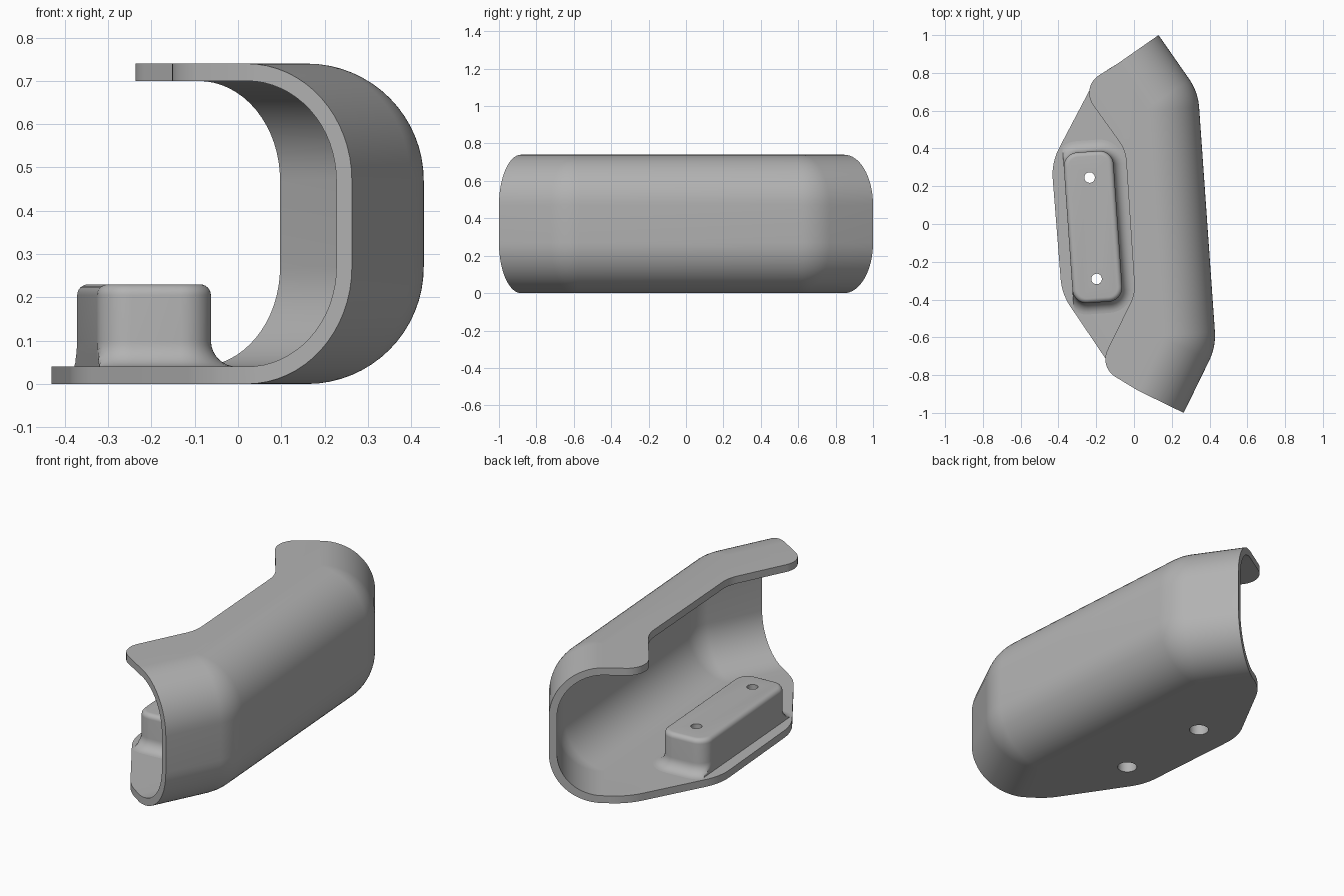
import bpy, bmesh, math
from mathutils import Vector

if "Cube" in bpy.data.objects:
    bpy.data.objects.remove(bpy.data.objects["Cube"])

HEIGHT, THICK, RADIUS = 0.74, 0.04, 0.27

gray = bpy.data.materials.new("plain gray")
gray.diffuse_color = (0.45, 0.45, 0.45, 1)
gray.use_nodes = True
gray.node_tree.nodes["Principled BSDF"].inputs["Base Color"].default_value = gray.diffuse_color


def fillet(prev, corner, nxt, r, steps=10):
    """Points of an arc that rounds one corner."""
    a, b, c = Vector(prev), Vector(corner), Vector(nxt)
    d1, d2 = (a - b).normalized(), (c - b).normalized()
    half = d1.angle(d2) / 2
    p, q = b + d1 * r / math.tan(half), b + d2 * r / math.tan(half)
    centre = b + (d1 + d2).normalized() * r / math.sin(half)
    pts = []
    for i in range(steps + 1):
        t = i / steps
        sweep = math.pi - 2 * half
        s0, s1 = math.sin((1 - t) * sweep), math.sin(t * sweep)
        pts.append(centre + ((p - centre) * s0 + (q - centre) * s1) / math.sin(sweep))
    return pts


def round_line(points, radii):
    """Round the inner corners of an open line, leaving out its two ends."""
    out = []
    for i, r in enumerate(radii):
        out += fillet(points[i], points[i + 1], points[i + 2], r)
    return out


def make_object(name, bm):
    bmesh.ops.remove_doubles(bm, verts=bm.verts, dist=1e-5)
    bmesh.ops.recalc_face_normals(bm, faces=bm.faces)
    mesh = bpy.data.meshes.new(name)
    bm.to_mesh(mesh)
    bm.free()
    mesh.materials.append(gray)
    ob = bpy.data.objects.new(name, mesh)
    bpy.context.collection.objects.link(ob)
    return ob


def bridge(bm, rings, closed=False):
    for a, b in zip(rings, rings[1:]):
        n = len(a)
        for i in range(n if closed else n - 1):
            j = (i + 1) % n
            bm.faces.new((a[i], a[j], b[j], b[i]))


# Plan path of the outer wall, front end to back end
path = [Vector(p) for p in ((0.263, -1.0), (0.434, -0.65), (0.339, 0.70), (0.13, 1.0))]
line = [path[0]] + round_line(path, (0.3, 0.3)) + [path[3]]
normals = []
for i in range(len(line)):
    if i < 2:
        d = path[1] - path[0]
    elif i > len(line) - 3:
        d = path[3] - path[2]
    else:
        d = (line[i + 1] - line[i]).normalized() + (line[i] - line[i - 1]).normalized()
        if i in (11, 12):
            d = path[2] - path[1]
    d.normalize()
    normals.append(Vector((-d.y, d.x)))


def c_section(radius):
    """Distance from the outer wall and height around the bent side."""
    pts = []
    for zc, start in ((RADIUS, -90), (HEIGHT - RADIUS, 0)):
        for i in range(17):
            a = math.radians(start + 90 * i / 16)
            pts.append((RADIUS - radius * math.cos(a), zc + radius * math.sin(a)))
    return pts


# Channel shell: bent wall
bm = bmesh.new()
skins = []
for radius in (RADIUS, RADIUS - THICK):
    rings = []
    for p, n in zip(line, normals):
        rings.append([bm.verts.new((*(p + n * d), z)) for d, z in c_section(radius)])
    bridge(bm, rings)
    skins.append(rings)
for end in (0, -1):
    bridge(bm, [skins[0][end], skins[1][end]])

# Channel shell: bottom flange and notched top flange
inner = [p + n * RADIUS for p, n in zip(line, normals)]
bottom_edge = [(-0.195, 0.785), (-0.437, 0.325), (-0.382, -0.37), (-0.085, -0.81)]
top_edge = [(-0.285, 0.725), (-0.045, 0.39), (0.005, -0.37), (-0.185, -0.757)]
for corners, radii, z0 in ((bottom_edge, (0.3, 0.3, 0.3, 0.3), 0),
                           (top_edge, (0.11, 0.2, 0.2, 0.11), HEIGHT - THICK)):
    edge = round_line([inner[-1]] + corners + [inner[0]], radii)
    loop = inner + edge
    low = [bm.verts.new((*p, z0)) for p in loop]
    high = [bm.verts.new((*p, z0 + THICK)) for p in loop]
    bm.faces.new(low)
    bm.faces.new(high)
    k = len(inner) - 1
    bridge(bm, [low[k:] + low[:1], high[k:] + high[:1]])
shell = make_object("channel_shell", bm)

# Mounting pad: rounded block, flared at the base except on its open side
axis = (path[2] - path[1]).normalized()
side = Vector((axis.y, -axis.x))
centre = Vector((-0.217, -0.016))
HALF_W, HALF_L, CORNER, FLARE, EASE, PAD_TOP = 0.132, 0.40, 0.075, 0.06, 0.025, 0.23


def pad_ring(bm, offset, z):
    ring = []
    for q, (su, sv) in enumerate(((1, 1), (-1, 1), (-1, -1), (1, -1))):
        for i in range(9):
            a = math.radians(90 * q + 90 * i / 8)
            u = su * (HALF_W - CORNER) + (CORNER + offset) * math.cos(a)
            v = sv * (HALF_L - CORNER) + (CORNER + offset) * math.sin(a)
            u = max(u, -HALF_W)
            ring.append(bm.verts.new((*(centre + side * u + axis * v), z)))
    return ring


profile = [(FLARE, THICK / 2)]
for i in range(9):
    a = math.radians(90 * i / 8)
    profile.append((FLARE * (1 - math.sin(a)), THICK + FLARE * (1 - math.cos(a))))
for i in range(7):
    a = math.radians(90 * i / 6)
    profile.append((-EASE * (1 - math.cos(a)), PAD_TOP - EASE * (1 - math.sin(a))))
bm = bmesh.new()
rings = [pad_ring(bm, o, z) for o, z in profile]
bridge(bm, rings, closed=True)
bm.faces.new(rings[0])
bm.faces.new(rings[-1])
pad = make_object("mounting_pad", bm)

# Screw holes with a wider bore from below
cutters = []
for x, y in ((-0.235, 0.246), (-0.198, -0.291)):
    bm = bmesh.new()
    rings = []
    for r, z in ((0.05, -0.1), (0.05, 0.13), (0.028, 0.13), (0.028, 0.4)):
        rings.append([bm.verts.new((x + r * math.cos(t * math.pi / 16),
                                    y + r * math.sin(t * math.pi / 16), z)) for t in range(32)])
    bridge(bm, rings, closed=True)
    bm.faces.new(rings[0])
    bm.faces.new(rings[-1])
    cutter = make_object("hole_cutter", bm)
    cutter.hide_render = True
    cutters.append(cutter)

for ob in (shell, pad):
    bpy.ops.object.select_all(action='DESELECT')
    bpy.context.view_layer.objects.active = ob
    ob.select_set(True)
    for cutter in cutters:
        mod = ob.modifiers.new("screw hole", 'BOOLEAN')
        mod.operation = 'DIFFERENCE'
        mod.solver = 'EXACT'
        mod.object = cutter
        bpy.ops.object.modifier_apply(modifier=mod.name)
    bpy.ops.object.shade_smooth_by_angle(angle=math.radians(30))
for cutter in cutters:
    bpy.data.objects.remove(cutter)
